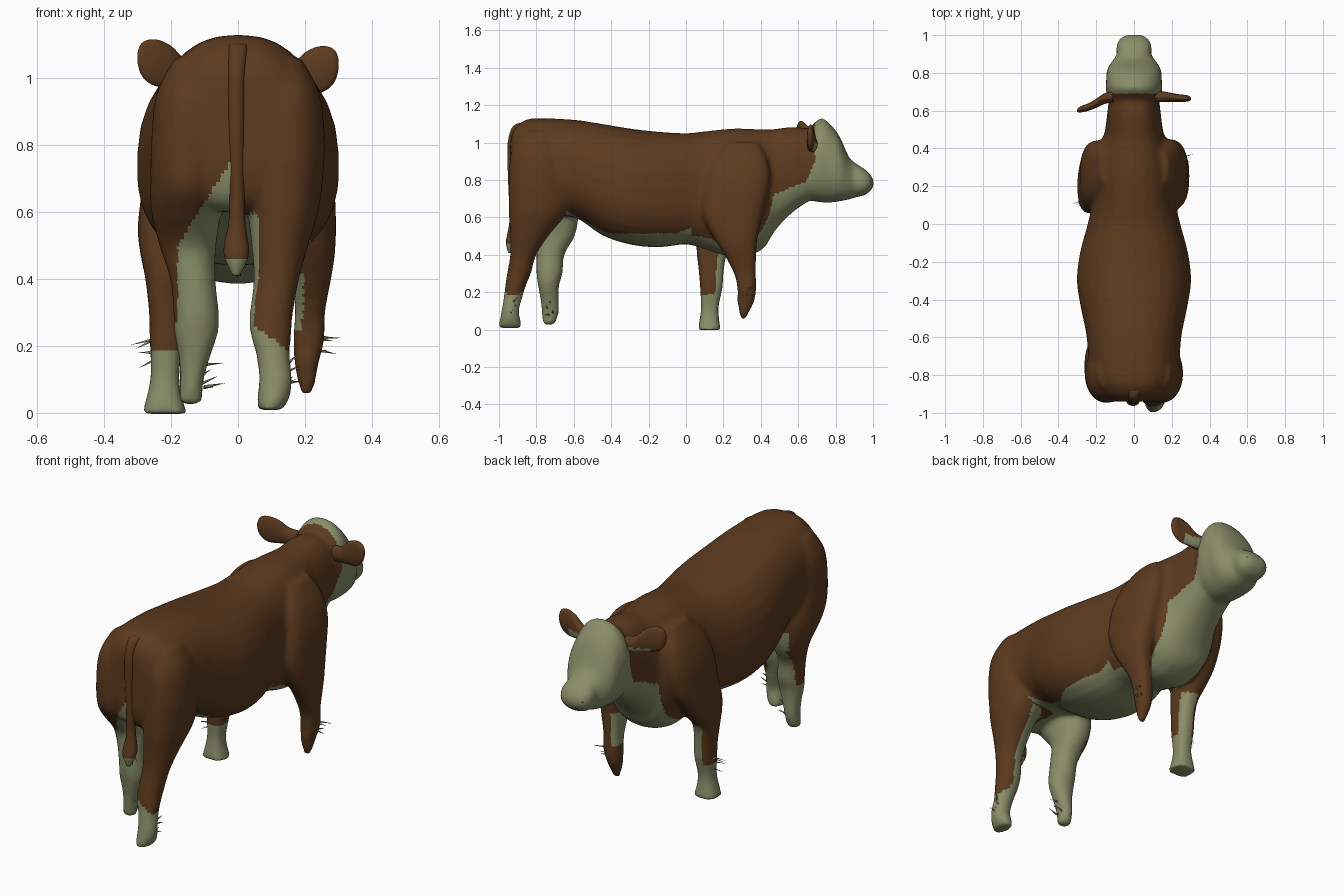
import bpy, bmesh, math, random
from mathutils import Vector

random.seed(4)


def material(name, rgb):
    m = bpy.data.materials.new(name)
    m.diffuse_color = (*rgb, 1)
    return m


BROWN = material("brown coat", (0.11, 0.043, 0.0135))
PALE = material("pale coat", (0.25, 0.27, 0.14))


def resample(rows, n=4):
    """Smooth (Catmull-Rom) interpolation of the given cross-section rows."""
    out = []
    for i in range(len(rows) - 1):
        p = [rows[max(i - 1, 0)], rows[i], rows[i + 1], rows[min(i + 2, len(rows) - 1)]]
        for k in range(n):
            t = k / n
            out.append([0.5 * (2 * b + (c - a) * t + (2 * a - 5 * b + 4 * c - d) * t * t
                               + (3 * b - a - 3 * c + d) * t ** 3) for a, b, c, d in zip(*p)])
    return out + [list(rows[-1])]


def loft(bm, rows, axis, power=2.0, sides=28, sag=0.0):
    """Rows are (x, y, z, half_a, half_b); rings lie across the given axis.
    sag widens the lower half of a ring and narrows the upper half."""
    rings = []
    for x, y, z, a, b in resample(rows):
        ring = []
        for k in range(sides):
            t = 2 * math.pi * k / sides
            u = max(a, .003) * math.copysign(abs(math.cos(t)) ** (2 / power), math.cos(t))
            v = max(b, .003) * math.copysign(abs(math.sin(t)) ** (2 / power), math.sin(t))
            u *= 1 - sag * math.sin(t)
            off = {"x": (0, u, v), "y": (u, 0, v), "z": (u, v, 0)}[axis]
            ring.append(bm.verts.new(Vector((x, y, z)) + Vector(off)))
        rings.append(ring)
    for r, s in zip(rings, rings[1:]):
        for k in range(sides):
            j = (k + 1) % sides
            bm.faces.new((r[k], r[j], s[j], s[k]))
    bm.faces.new(rings[0])
    bm.faces.new(rings[-1])


def finish(name, bm, rule, voxel=0, smooth=0):
    """Make the object, fuse and soften it, then colour faces by a rule."""
    bmesh.ops.recalc_face_normals(bm, faces=bm.faces)
    me = bpy.data.meshes.new(name)
    bm.to_mesh(me)
    bm.free()
    ob = bpy.data.objects.new(name, me)
    bpy.context.collection.objects.link(ob)
    if voxel:
        mod = ob.modifiers.new("fuse", "REMESH")
        mod.mode, mod.voxel_size = "VOXEL", voxel
        mod = ob.modifiers.new("soften", "SMOOTH")
        mod.factor, mod.iterations = 0.5, smooth
        dg = bpy.context.evaluated_depsgraph_get()
        me = bpy.data.meshes.new_from_object(ob.evaluated_get(dg))
        ob.modifiers.clear()
        ob.data = me
    me.materials.clear()
    me.materials.append(BROWN)
    me.materials.append(PALE)
    for f in me.polygons:
        f.material_index = 1 if rule(f.center, f.normal) else 0
        f.use_smooth = True
    return ob


def coat(c, n):
    """True where the coat is pale."""
    x, y, z = c
    if z > .62 and y > .69 - max(0, .9 - z) * .45:            # face
        return True
    if y > .33 and abs(x) < .14 and z < .5 + (y - .42):       # chest
        return True
    if y < -.6 and (z < .5 or y < -.64 or abs(x) > .2):       # hind legs
        if z < (.18 + max(0, .16 - x) * .7 if x > 0 else .27):
            return True
        if x < 0:
            return x > -.18 and z < .5 + (x + .18) * 1.6
        return z < .62 and n.x - .6 * n.y < -.45
    if z < .42 and x > .13 and y > .1:                        # right front leg
        return z > .25 and n.x < -.4
    if z < .42 and x < -.14 and y > .02:                      # left front leg
        return z < .19 or (n.y > .2 and n.x > -.3)
    edge = .515 + max(0, y + .05) * .4 + max(0, -.42 - y) * .55
    return (y < .03 or abs(x) < .16) and (y > -.5 or abs(x) < .21) and z < edge   # belly


# ---- torso and neck: y, top, bottom, half width
torso = [(-.94, 1.0, .72, .10), (-.92, 1.07, .64, .17), (-.87, 1.115, .6, .21),
         (-.8, 1.13, .6, .235), (-.6, 1.122, .6, .25), (-.45, 1.1, .505, .28),
         (-.3, 1.075, .455, .302), (-.15, 1.058, .44, .285), (0, 1.05, .455, .245),
         (.1, 1.06, .43, .225), (.25, 1.075, .385, .22), (.35, 1.073, .40, .205),
         (.42, 1.07, .44, .185), (.47, 1.072, .52, .16), (.53, 1.08, .59, .148),
         (.6, 1.082, .65, .14), (.68, 1.07, .7, .13)]
# ---- head: same layout
head = [(.62, 1.04, .72, .11), (.67, 1.09, .69, .14), (.72, 1.13, .68, .15), (.765, 1.105, .678, .147),
        (.82, 1.035, .685, .142), (.87, .925, .695, .11), (.9, .895, .705, .09), (.93, .875, .712, .095),
        (.96, .855, .72, .088), (.985, .83, .74, .07), (1.003, .80, .765, .035)]
# ---- legs: x, y, z, half width, half depth
right_hind = [(.13, -.79, 1.06, .06, .08), (.14, -.79, .95, .105, .145), (.145, -.79, .8, .115, .157),
              (.14, -.785, .68, .112, .163), (.135, -.80, .6, .105, .147), (.125, -.838, .5, .085, .102),
              (.115, -.87, .4, .068, .07), (.1, -.893, .3, .065, .064), (.098, -.91, .24, .062, .056),
              (.105, -.925, .17, .05, .05), (.112, -.94, .1, .05, .047), (.105, -.94, .04, .048, .058),
              (.095, -.94, .008, .035, .06)]
left_hind = [(-.13, -.79, 1.06, .06, .08), (-.14, -.79, .95, .105, .145), (-.145, -.79, .8, .115, .157),
             (-.15, -.76, .68, .112, .18), (-.155, -.73, .6, .105, .155), (-.15, -.70, .5, .085, .105),
             (-.135, -.725, .4, .068, .075), (-.125, -.73, .3, .068, .07), (-.125, -.735, .24, .066, .057),
             (-.13, -.73, .17, .048, .05), (-.138, -.725, .1, .036, .047), (-.142, -.73, .05, .036, .038),
             (-.142, -.735, .025, .034, .028)]
right_front = [(.13, .3, 1.0, .05, .09), (.165, .285, .9, .078, .155), (.188, .27, .78, .092, .178),
               (.2, .25, .65, .09, .172), (.215, .255, .55, .078, .14), (.225, .27, .47, .064, .11),
               (.222, .29, .4, .056, .085), (.215, .315, .3, .045, .058), (.212, .325, .22, .046, .05),
               (.205, .32, .15, .036, .045), (.205, .312, .1, .028, .028), (.205, .305, .055, .018, .014)]
left_front = [(-.13, .3, 1.0, .05, .09), (-.165, .28, .9, .078, .155), (-.188, .265, .78, .092, .178),
              (-.2, .24, .65, .09, .172), (-.225, .2, .55, .075, .14), (-.228, .165, .47, .063, .11),
              (-.222, .138, .4, .055, .08), (-.216, .135, .3, .05, .066), (-.214, .135, .22, .05, .06),
              (-.218, .127, .12, .043, .047), (-.22, .125, .06, .05, .052), (-.22, .125, -.003, .068, .06)]

bm = bmesh.new()
for rows, power, sag in ((torso, 2.4, .06), (head, 2.25, 0)):
    loft(bm, [(0, y, (t + b) / 2, w, (t - b) / 2) for y, t, b, w in rows], "y", power, sag=sag)
for rows, power in ((right_hind, 2.1), (left_hind, 2.1), (right_front, 2.7), (left_front, 2.7)):
    loft(bm, rows, "z", power)
finish("body", bm, coat, .012, 9)

# ---- tail, with a pale switch at the tip
bm = bmesh.new()
loft(bm, [(0, -.84, 1.108, .02, .02), (0, -.895, 1.09, .028, .028), (-.005, -.925, 1.0, .027, .028),
          (-.005, -.928, .85, .025, .025), (-.003, -.925, .7, .022, .022), (-.003, -.92, .58, .024, .024),
          (-.005, -.925, .5, .037, .033), (-.005, -.935, .46, .034, .028), (-.005, -.94, .41, .01, .01)], "z")
finish("tail", bm, lambda c, n: c.z < .455, 0)

# ---- ears: flat leaves; backward sweep and height differ slightly per side
for name, s, sweep, lift in (("left_ear", -1, -.065, .01), ("right_ear", 1, -.01, -.01)):
    bm = bmesh.new()
    loft(bm, [(s * x, .675 + sweep * t, z + lift, th, h) for x, t, z, th, h in
              ((.11, 0, 1.0, .03, .04), (.16, .2, 1.005, .028, .045), (.2, .55, 1.025, .024, .062),
               (.24, .85, 1.035, .02, .07), (.272, 1, 1.042, .018, .062), (.292, 1.1, 1.048, .014, .042),
               (.301, 1.15, 1.052, .006, .012))], "x")
    finish(name, bm, lambda c, n: n.y > .3 and c.z < 1.0 and abs(c.x) < .23)

# ---- nostrils: small dark discs on the muzzle
for name, s in (("left_nostril", -1), ("right_nostril", 1)):
    bm = bmesh.new()
    bmesh.ops.create_uvsphere(bm, u_segments=12, v_segments=8, radius=.013)
    bmesh.ops.translate(bm, verts=bm.verts, vec=(s * .057, .976, .79))
    finish(name, bm, lambda c, n: False)

# ---- stray hair tufts on the lower legs and tail: root, direction, count
tufts = [((-.24, .13, .19), (-.06, -.03, -.02), 5), ((.235, .33, .22), (.06, .02, .0), 5),
         ((.14, -.93, .11), (.05, .01, .02), 6), ((-.11, -.73, .12), (.05, .0, .01), 5),
         ((.0, -.93, .45), (.0, -.015, -.04), 6)]
bm = bmesh.new()
for root, way, count in tufts:
    for _ in range(count):
        r = Vector(root) + Vector((random.uniform(-.012, .012), random.uniform(-.02, .02),
                                   random.uniform(-.045, .045) if way[0] else 0))
        d = Vector(way) * random.uniform(.6, 1.3) + Vector([random.uniform(-.015, .015) for _ in range(3)])
        u = d.orthogonal().normalized() * .005
        v = d.normalized().cross(u)
        base = [bm.verts.new(r + p) for p in (u, v - u, -v - u)]
        tip = bm.verts.new(r + d)
        bm.faces.new(base)
        for k in range(3):
            bm.faces.new((base[k], base[(k + 1) % 3], tip))
finish("hair_tufts", bm, lambda c, n: True)
